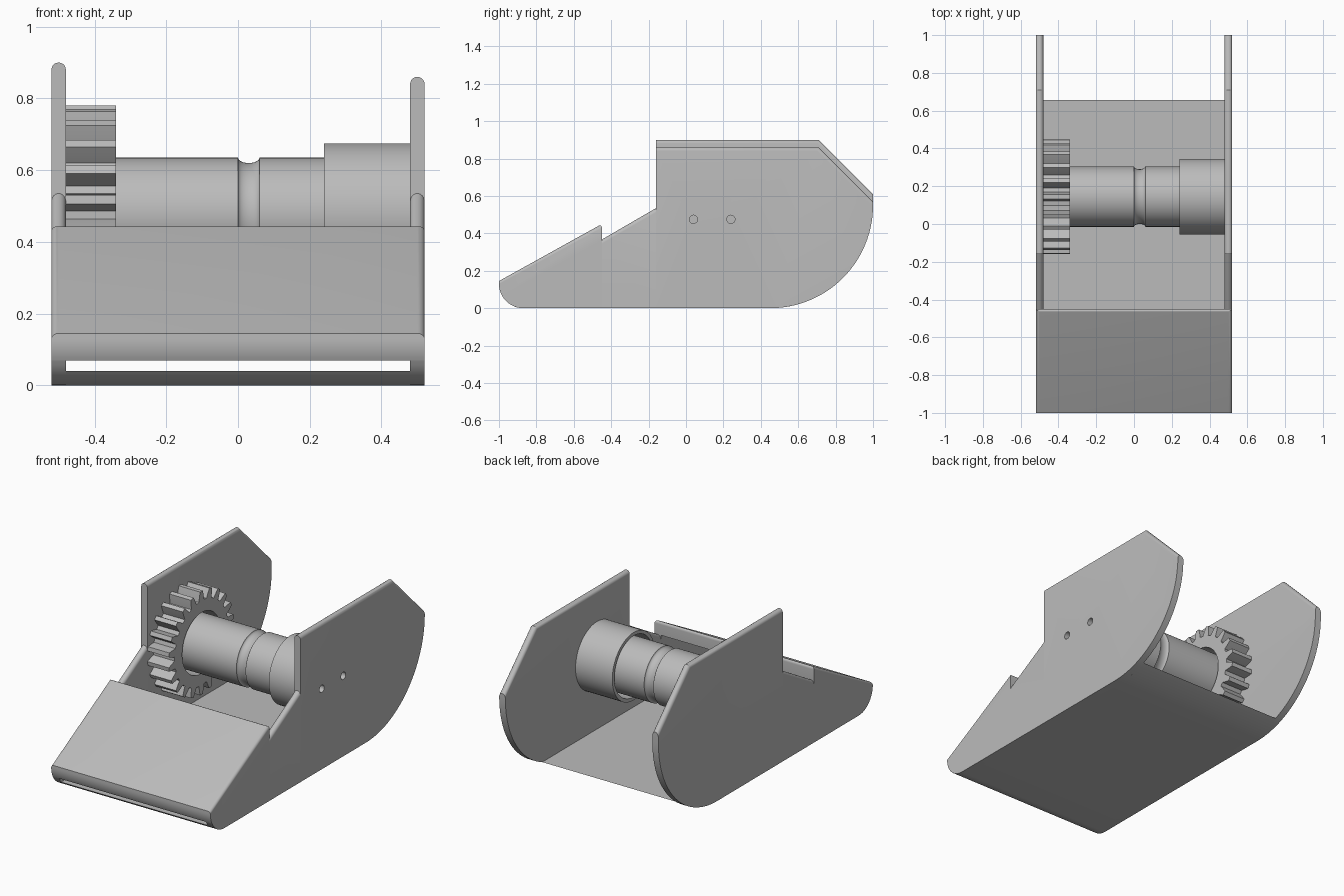
import bpy, bmesh
from math import sin, cos, pi, sqrt, asin, radians

cube = bpy.data.objects.get("Cube")
if cube:
    bpy.data.objects.remove(cube, do_unlink=True)

grey = bpy.data.materials.new("plain_grey")
grey.use_nodes = True
colour = (0.5, 0.5, 0.5, 1)
grey.diffuse_color = colour
grey.node_tree.nodes["Principled BSDF"].inputs["Base Color"].default_value = colour

HALF, WALL = 0.52, 0.04           # half width, side wall thickness
AXIS_Y, AXIS_Z = 0.145, 0.475     # roller axis


def finish(name, bm):
    bmesh.ops.recalc_face_normals(bm, faces=bm.faces)
    mesh = bpy.data.meshes.new(name)
    bm.to_mesh(mesh)
    bm.free()
    mesh.materials.append(grey)
    obj = bpy.data.objects.new(name, mesh)
    bpy.context.collection.objects.link(obj)
    smooth(obj)
    return obj


def smooth(obj):
    obj.data.shade_smooth()
    obj.data.set_sharp_from_angle(angle=radians(30))


def prism(name, profile, x0, x1, rounded=None, radius=0.0195):
    """Extrude a (y, z) profile along x and round the edges picked by a rule."""
    bm = bmesh.new()
    ends = [[bm.verts.new((x, y, z)) for y, z in profile] for x in (x0, x1)]
    bm.faces.new(ends[0])
    bm.faces.new(ends[1][::-1])
    for i in range(len(profile)):
        j = (i + 1) % len(profile)
        bm.faces.new((ends[0][i], ends[1][i], ends[1][j], ends[0][j]))
    bmesh.ops.recalc_face_normals(bm, faces=bm.faces)
    if rounded:
        edges = [e for e in bm.edges if rounded(e)]
        bmesh.ops.bevel(bm, geom=edges, offset=radius, segments=6,
                        profile=0.5, affect='EDGES')
    return finish(name, bm)


def ring_solid(name, loops, caps=False):
    """Join equal loops of points; capped at the ends or closed into a ring."""
    bm = bmesh.new()
    rows = [[bm.verts.new(p) for p in loop] for loop in loops]
    pairs = list(zip(rows, rows[1:]))
    if caps:
        bm.faces.new(rows[0])
        bm.faces.new(rows[-1])
    else:
        pairs.append((rows[-1], rows[0]))
    for a, b in pairs:
        for i in range(len(a)):
            j = (i + 1) % len(a)
            bm.faces.new((a[i], a[j], b[j], b[i]))
    return finish(name, bm)


def polar(x, r, angle):
    return (x, AXIS_Y + r * cos(angle), AXIS_Z + r * sin(angle))


def circle(x, r, n=64):
    return [polar(x, r, 2 * pi * i / n) for i in range(n)]


def arc(cy, cz, r, a0, a1, n):
    return [(cy + r * cos(a0 + (a1 - a0) * i / n),
             cz + r * sin(a0 + (a1 - a0) * i / n)) for i in range(n + 1)]


def nose(z0, z1, n=8):
    """Part of the round front between two heights, going up."""
    r = 0.13
    a0, a1 = (pi - asin((z - r) / r) for z in (z0, z1))
    return arc(-0.87, r, r, a0, a1, n)


def upper_edge(e):
    return any(f.normal.z > 0.5 for f in e.link_faces)


def along_wall(e):
    a, b = e.verts
    return abs(a.co.x - b.co.x) < 1e-4 and upper_edge(e)


def hood_edge(e):
    a, b = e.verts
    return upper_edge(e) and max(a.co.y, b.co.y) > -0.9


# Side walls, the right one slightly taller
STEP, FRONT = -0.45, -0.16
R = 0.55
walls = {}
for side, x0, top in (("right", -HALF, 0.90), ("left", HALF - WALL, 0.86)):
    x1 = x0 + WALL
    body = [(FRONT, 0)] + arc(1 - R, R, R, -pi / 2, 0, 28)
    body += [(1, top - 0.29), (0.71, top), (FRONT, top)]
    walls[side] = prism(side + "_wall", body, x0, x1, along_wall)
    ramp = [(STEP, 0), (FRONT, 0), (FRONT, 0.535), (STEP, 0.367)]
    prism(side + "_wall_ramp", ramp, x0, x1, along_wall)
    toe = nose(0, 0.07) + [(STEP, 0.367), (STEP, 0)]
    prism(side + "_wall_toe", toe, x0, x1)

# Two screw holes through the left wall
for i, y in enumerate((0.04, 0.24)):
    bpy.ops.mesh.primitive_cylinder_add(vertices=24, radius=0.022, depth=0.1,
                                        location=(HALF - WALL / 2, y, AXIS_Z),
                                        rotation=(0, pi / 2, 0))
    cutter = bpy.context.object
    cutter.name = f"hole_cutter_{i + 1}"
    cutter.hide_render = True
    cutter.hide_set(True)
    wall = walls["left"]
    mod = wall.modifiers.new("screw_hole", 'BOOLEAN')
    mod.operation, mod.solver, mod.object = 'DIFFERENCE', 'EXACT', cutter
    bpy.context.view_layer.objects.active = wall
    bpy.ops.object.modifier_apply(modifier=mod.name)
    bpy.data.objects.remove(cutter, do_unlink=True)
smooth(walls["left"])

# Sloping hood above the front slot
prism("front_hood", nose(0.07, 0.13) + [(-1, 0.145), (STEP, 0.45), (STEP, 0.367)],
      -HALF, HALF, hood_edge)

# Floor, trimmed by the round nose and the round back
tilt = asin((R - WALL) / R)
floor = nose(0, WALL)[::-1] + arc(1 - R, R, R, -pi / 2, -tilt, 8)
prism("floor", floor, WALL - HALF, HALF - WALL)

# Roller with a rounded groove
INNER = HALF - WALL
outline = [(-INNER, 0.16)]
for i in range(13):
    t = -cos(pi * i / 12)
    outline.append((0.03 + 0.03 * t, 0.16 - 0.015 * sqrt(max(0, 1 - t * t))))
outline.append((INNER, 0.16))
ring_solid("roller", [circle(x, r) for x, r in outline], caps=True)

# Open cup that holds the roller on the left wall
ring_solid("roller_cup", [circle(x, r) for x, r in
                          ((0.24, 0.2), (INNER, 0.2), (INNER, 0.18), (0.24, 0.18))])

# Gear with a bore around the roller
TEETH = 22
tooth = [(-0.34, 0.25), (-0.25, 0.275), (-0.14, 0.305),
         (0.14, 0.305), (0.25, 0.275), (0.34, 0.25)]
rim = [(pi / 2 + 2 * pi * (k + t) / TEETH, r) for k in range(TEETH) for t, r in tooth]
gear_loops = []
for x, bore in ((-INNER, False), (-0.34, False), (-0.34, True), (-INNER, True)):
    gear_loops.append([polar(x, 0.18 if bore else r, a) for a, r in rim])
ring_solid("gear", gear_loops)
